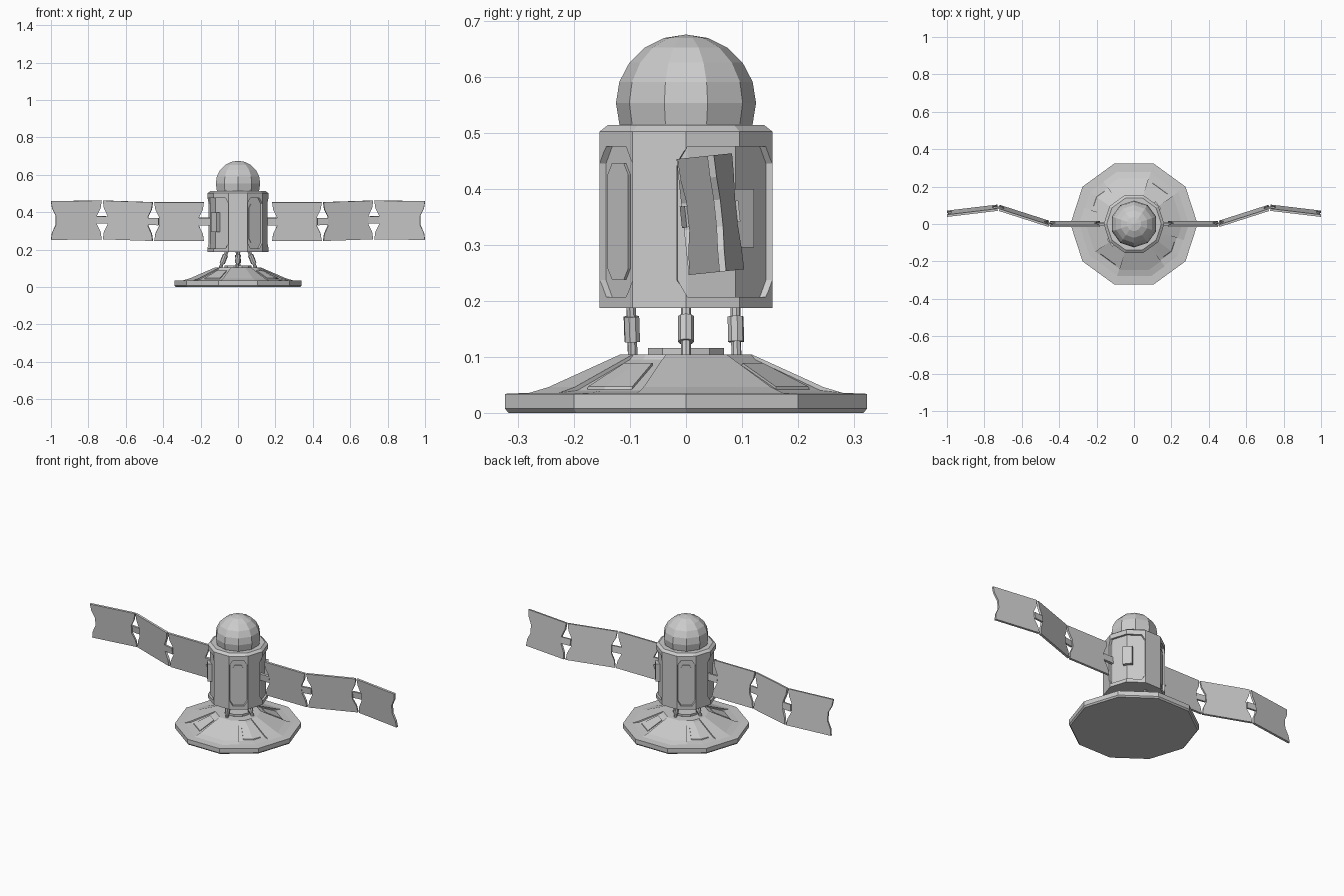
import bpy, bmesh
from math import sin, cos, radians, atan2
from mathutils import Vector, Matrix

if "Cube" in bpy.data.objects:
    bpy.data.objects.remove(bpy.data.objects["Cube"])

SIDES = 10


def to_object(name, bm):
    bmesh.ops.recalc_face_normals(bm, faces=bm.faces)
    mesh = bpy.data.meshes.new(name)
    bm.to_mesh(mesh)
    bm.free()
    ob = bpy.data.objects.new(name, mesh)
    bpy.context.collection.objects.link(ob)
    return ob


def on_decagon(ang, r, z):
    """Point on a ten-sided outline of corner radius r."""
    r *= cos(radians(18)) / cos(radians(ang % 36 - 18))
    return Vector((r * cos(radians(ang)), r * sin(radians(ang)), z))


def lathe(name, profile):
    bm = bmesh.new()
    rings = [[bm.verts.new(on_decagon(36 * i, r, z)) for i in range(SIDES)] for r, z in profile]
    for a, b in zip(rings, rings[1:]):
        for i in range(SIDES):
            j = (i + 1) % SIDES
            bm.faces.new((a[i], a[j], b[j], b[i]))
    bm.faces.new(rings[0])
    bm.faces.new(rings[-1])
    return to_object(name, bm)


def sector(name, columns):
    """Solid swept round the axis; columns = (angle, closed (r, z) section)."""
    bm = bmesh.new()
    cols = [[bm.verts.new(on_decagon(a, r, z)) for r, z in sec] for a, sec in columns]
    for p, q in zip(cols, cols[1:]):
        for i in range(len(p)):
            j = (i + 1) % len(p)
            bm.faces.new((p[i], p[j], q[j], q[i]))
    bm.faces.new(cols[0])
    bm.faces.new(cols[-1])
    return to_object(name, bm)


def wall(name, a0, a1, z0, z1, r0, r1, da=7, dz=0.03):
    """Curved wall plate with chamfered corners."""
    angs = [a0, a0 + da] + [a for a in range(-360, 720, 36) if a0 + da < a < a1 - da] + [a1 - da, a1]
    cols = []
    for a in angs:
        c = dz if a in (a0, a1) else 0
        cols.append((a, [(r0, z0 + c), (r1, z0 + c), (r1, z1 - c), (r0, z1 - c)]))
    return sector(name, cols)


def rod(name, p, q, r, sides=8):
    p, q = Vector(p), Vector(q)
    bm = bmesh.new()
    rot = (q - p).to_track_quat('Z', 'Y').to_matrix().to_4x4()
    bmesh.ops.create_cone(bm, cap_ends=True, segments=sides, radius1=r, radius2=r,
                          depth=(q - p).length, matrix=Matrix.Translation((p + q) / 2) @ rot)
    return to_object(name, bm)


def box(name, size, matrix):
    bm = bmesh.new()
    bmesh.ops.create_cube(bm, size=1, matrix=matrix @ Matrix.Diagonal((*size, 1)))
    return to_object(name, bm)


# Base dish
lathe("base_dish", [(0.333, 0), (0.34, 0.008), (0.34, 0.034), (0.29, 0.036),
                    (0.252, 0.040), (0.13, 0.095), (0.122, 0.104)])
lathe("base_top_plate", [(0.071, 0.10), (0.071, 0.116)])

# Raised sectors on the dish with thin plates in the gaps between
sec = [(0.30, 0.034), (0.258, 0.046), (0.124, 0.104), (0.10, 0.104), (0.10, 0.034)]
raised = [(-18, 0, 36), (72, 108, 126), (162, 180, 216), (252, 288, 306)]
gaps = [(42, 66), (132, 144, 156), (222, 246), (312, 324, 336)]
plate = [(0.25, 0.036), (0.246, 0.047), (0.155, 0.089), (0.15, 0.08)]
for i, (up, gap) in enumerate(zip(raised, gaps)):
    sector(f"base_raised_sector_{i}", [(a, sec) for a in up])
    sector(f"base_gap_plate_{i}", [(a, plate) for a in gap])

# Four struts between base and body
struts = [((0.095, 0, 0.10), (0.06, 0, 0.19)), ((-0.095, 0, 0.10), (-0.06, 0, 0.19)),
          ((0.006, 0.09, 0.10), (-0.004, 0.088, 0.19)), ((-0.006, -0.095, 0.10), (0.004, -0.098, 0.19))]
for i, (p, q) in enumerate(struts):
    p, q = Vector(p), Vector(q)
    rod(f"strut_rod_{i}", p, q, 0.009)
    rod(f"strut_sleeve_{i}", p.lerp(q, 0.3), p.lerp(q, 0.8), 0.0145)

# Body drum with recessed wall bays
body = lathe("body_drum", [(0.162, 0.187), (0.162, 0.502), (0.146, 0.514)])
for turn in (0, 180):
    for a0, a1 in ((-72, -36), (-6, 72)):
        cutter = wall("bay_cutter", a0 + turn, a1 + turn, 0.207, 0.475, 0.150, 0.19)
        cutter.hide_render = True
        mod = body.modifiers.new("bay", 'BOOLEAN')
        mod.operation = 'DIFFERENCE'
        mod.solver = 'EXACT'
        mod.object = cutter
        bpy.context.view_layer.objects.active = body
        bpy.ops.object.modifier_apply(modifier=mod.name)
        bpy.data.objects.remove(cutter)
    # plate inside the narrow bay, equipment box on the wide one
    wall("bay_plate", -67 + turn, -43 + turn, 0.238, 0.445, 0.14, 0.156, 5, 0.02)
    box("equipment_box", (0.03, 0.05, 0.104),
        Matrix.Rotation(radians(38 + turn), 4, 'Z') @ Matrix.Translation((0.150, 0, 0.347)))

# Dome
bm = bmesh.new()
bmesh.ops.create_uvsphere(bm, u_segments=SIDES, v_segments=10, radius=1,
                          matrix=Matrix.Translation((0, 0, 0.553)) @ Matrix.Diagonal((0.125, 0.125, 0.122, 1)))
to_object("dome", bm)

# Solar wings: three hinged panels a side, tilted about x
TILT = Matrix.Translation((0, 0, 0.35)) @ Matrix.Rotation(radians(6), 4, 'X')
HINGES = [(0.178, 0), (0.452, 0), (0.725, 0.088), (1.0, 0.055)]
EDGE = [(0, -0.104), (0.006, -0.065), (0.026, -0.024), (0.026, 0.024), (0.006, 0.065), (0, 0.104)]


def panel(name, p, q, side):
    p, q = Vector((*p, 0)), Vector((*q, 0))
    d = q - p
    n = 0.004
    pts = [(n + x, z) for x, z in EDGE] + [(d.length - n - x, z) for x, z in reversed(EDGE)]
    if q.x == 1:
        pts = [(x + (n if x > d.length / 2 else 0), z) for x, z in pts]
    m = Matrix.Diagonal((side, 1, 1, 1)) @ TILT @ Matrix.Translation(p) @ Matrix.Rotation(atan2(d.y, d.x), 4, 'Z')
    bm = bmesh.new()
    f = bm.faces.new([bm.verts.new((x, -0.006, z)) for x, z in pts])
    ext = bmesh.ops.extrude_face_region(bm, geom=[f])
    bmesh.ops.translate(bm, vec=(0, 0.012, 0), verts=[v for v in ext["geom"] if isinstance(v, bmesh.types.BMVert)])
    bm.transform(m)
    to_object(name, bm)


for side, label in ((1, "right"), (-1, "left")):
    mirror = Matrix.Diagonal((side, 1, 1, 1))
    for i in range(3):
        panel(f"{label}_wing_panel_{i}", HINGES[i], HINGES[i + 1], side)
    box(f"{label}_wing_arm", (0.09, 0.014, 0.04), mirror @ TILT @ Matrix.Translation((0.165, 0, 0)))
    for i in (1, 2):
        ang = radians((9, 5.5)[i - 1])
        box(f"{label}_wing_hinge_{i}", (0.056, 0.010, 0.038),
            mirror @ TILT @ Matrix.Translation((*HINGES[i], 0)) @ Matrix.Rotation(ang, 4, 'Z'))
